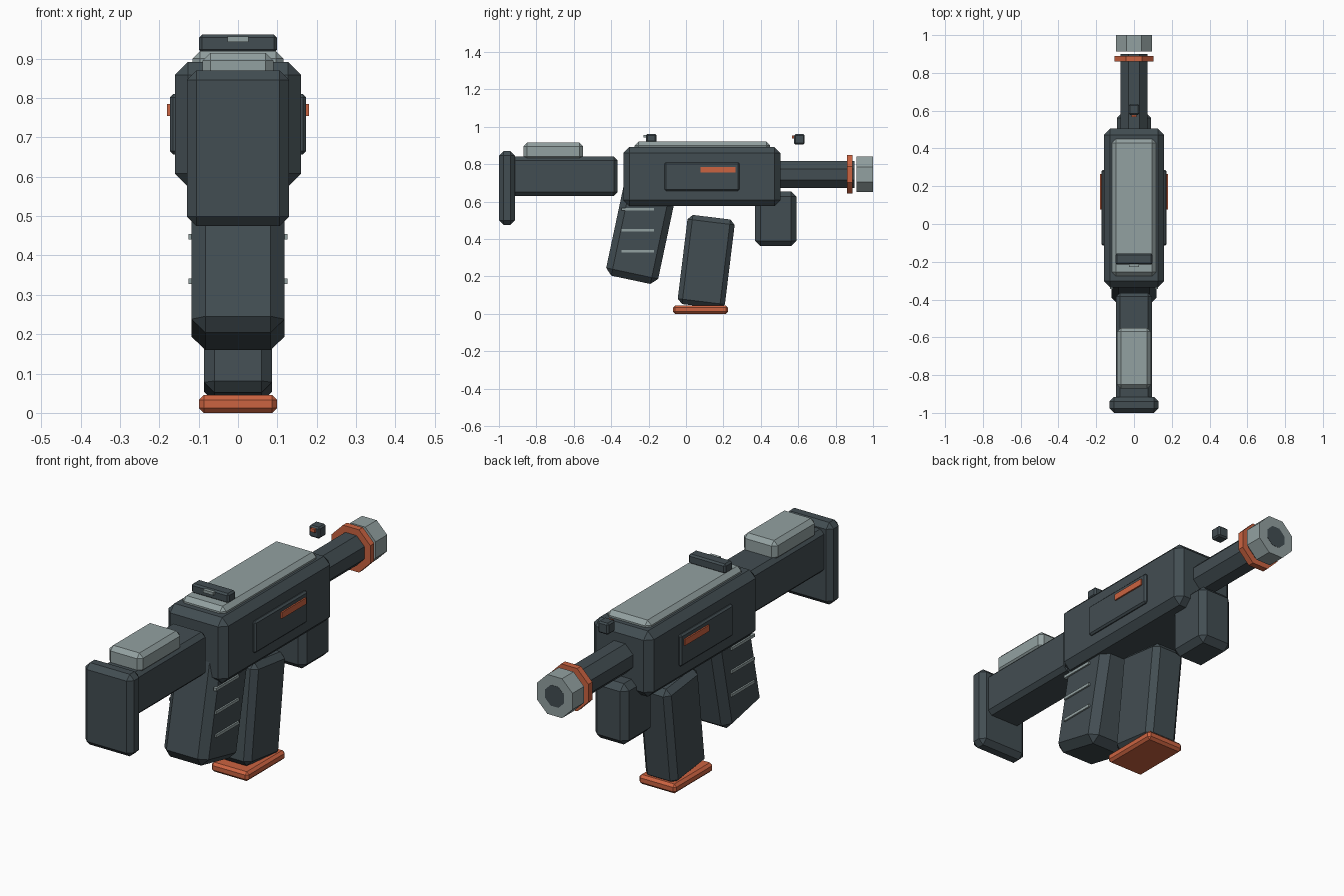
import bpy
from math import radians, pi, cos
from mathutils import Matrix

cube = bpy.data.objects.get("Cube")
if cube:
    bpy.data.objects.remove(cube, do_unlink=True)


def material(name, rgb):
    m = bpy.data.materials.new(name)
    m.use_nodes = True
    m.diffuse_color = (*rgb, 1)
    m.node_tree.nodes["Principled BSDF"].inputs["Base Color"].default_value = (*rgb, 1)
    return m


DARK = material("dark slate", (0.055, 0.075, 0.085))
LIGHT = material("pale grey", (0.29, 0.355, 0.355))
ORANGE = material("burnt orange", (0.6, 0.125, 0.052))


def finish(name, mat, bevel):
    ob = bpy.context.object
    ob.name = ob.data.name = name
    ob.data.materials.append(mat)
    if bevel:
        mod = ob.modifiers.new("chamfer", 'BEVEL')
        mod.width = bevel
        mod.segments = 1
        mod.limit_method = 'NONE'
    return ob


def box(name, mat, x, y, z, bevel=0, tilt=0):
    """Chamfered box from (min, max) ranges, tilted about its centre."""
    ranges = (x, y, z)
    bpy.ops.mesh.primitive_cube_add(size=1, location=[(a + b) / 2 for a, b in ranges])
    ob = bpy.context.object
    ob.data.transform(Matrix.Diagonal([b - a for a, b in ranges] + [1]))
    ob.rotation_euler.x = -radians(tilt)
    return finish(name, mat, bevel)


def centred(name, mat, half, y, z, bevel=0, tilt=0):
    return box(name, mat, (-half, half), y, z, bevel, tilt)


def octagon(name, mat, apothem, y, z=0.745):
    """Flat-topped eight-sided prism along y."""
    bpy.ops.mesh.primitive_cylinder_add(
        vertices=8, radius=apothem / cos(pi / 8), depth=y[1] - y[0],
        location=(0, (y[0] + y[1]) / 2, z))
    ob = bpy.context.object
    ob.data.transform(Matrix.Rotation(pi / 2, 4, 'X') @ Matrix.Rotation(pi / 8, 4, 'Z'))
    return finish(name, mat, 0)


# Body and top cover
centred("receiver", DARK, 0.16, (-0.335, 0.505), (0.575, 0.892), 0.033)
centred("top_cover", LIGHT, 0.116, (-0.275, 0.45), (0.86, 0.92), 0.02)

# Shoulder stock
centred("stock", DARK, 0.095, (-0.94, -0.365), (0.63, 0.84), 0.02)
centred("butt_plate", DARK, 0.13, (-1, -0.915), (0.475, 0.87), 0.024)
centred("cheek_rest", LIGHT, 0.09, (-0.87, -0.55), (0.82, 0.915), 0.02)

# Handles and magazine
centred("rear_grip", DARK, 0.118, (-0.383, -0.099), (0.176, 0.696), 0.035, 12)
centred("magazine", DARK, 0.086, (-0.019, 0.235), (0.038, 0.518), 0.026, 7)
centred("magazine_base", ORANGE, 0.099, (-0.07, 0.225), (0, 0.045), 0.012)
centred("front_grip", DARK, 0.09, (0.37, 0.59), (0.362, 0.655), 0.028)

# Barrel and muzzle
octagon("barrel", DARK, 0.072, (0.45, 0.9))
octagon("barrel_ring", ORANGE, 0.103, (0.86, 0.89))
octagon("muzzle", LIGHT, 0.095, (0.912, 1))
octagon("muzzle_bore", DARK, 0.05, (0.95, 1.001))

# Sights
centred("rear_sight", DARK, 0.099, (-0.215, -0.157), (0.915, 0.962), 0.008)
centred("rear_sight_mark", LIGHT, 0.027, (-0.228, -0.2), (0.943, 0.957))
centred("front_sight", DARK, 0.028, (0.578, 0.634), (0.905, 0.96), 0.007)
centred("front_sight_dot", ORANGE, 0.012, (0.567, 0.6), (0.937, 0.953))

# Side panels, stripes and grip ridges, mirrored left and right
for side, s in (("left", 1), ("right", -1)):
    def span(a, b):
        return (a, b) if s > 0 else (-b, -a)
    box(side + "_panel", DARK, span(0.14, 0.173), (-0.115, 0.285), (0.657, 0.81), 0.008)
    box(side + "_stripe", ORANGE, span(0.165, 0.18), (0.078, 0.264), (0.755, 0.785))
    for i in range(3):
        z = 0.335 + 0.112 * i
        box(f"{side}_grip_ridge_{i + 1}", LIGHT, span(0.11, 0.126),
            (-0.345, -0.17), (z - 0.007, z + 0.007))
